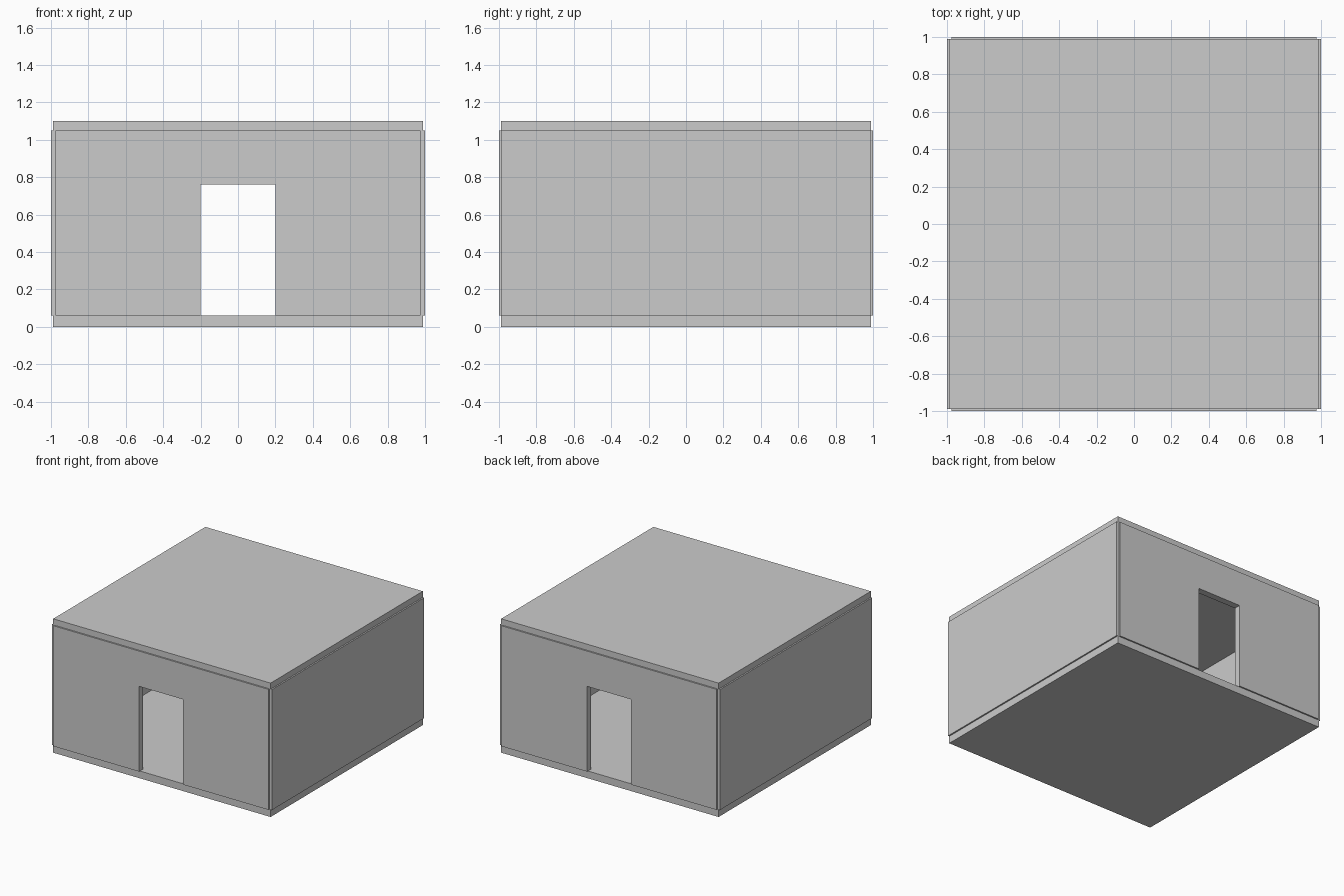
import bpy
import bmesh
from mathutils import Matrix, Vector

if "Cube" in bpy.data.objects:
    bpy.data.objects.remove(bpy.data.objects["Cube"])


def box(name, lo, hi):
    """Box spanning two opposite corners."""
    lo, hi = Vector(lo), Vector(hi)
    bm = bmesh.new()
    bmesh.ops.create_cube(bm, size=1, matrix=Matrix.Diagonal((*(hi - lo), 1)))
    mesh = bpy.data.meshes.new(name)
    bm.to_mesh(mesh)
    bm.free()
    obj = bpy.data.objects.new(name, mesh)
    obj.location = (lo + hi) / 2
    bpy.context.collection.objects.link(obj)
    return obj


SLAB = 0.988            # half width of floor and roof
FLOOR, CEILING, TOP = 0.06, 1.05, 1.10
THICK = 0.055           # wall thickness
DOOR, DOOR_TOP = 0.20, 0.76
END = 0.976             # outer end of the front and back panels

# Floor and roof slabs
box("floor", (-SLAB, -SLAB, 0), (SLAB, SLAB, FLOOR))
box("roof", (-SLAB, -SLAB, CEILING), (SLAB, SLAB, TOP))

# Solid side walls
for side, x in (("left", -1), ("right", 1 - THICK)):
    box(f"{side}_wall", (x, -SLAB, FLOOR), (x + THICK, SLAB, CEILING))

# Front and back walls: two panels and a lintel around each doorway
for face, y in (("front", -1), ("back", 1 - THICK)):
    box(f"{face}_left_panel", (-END, y, FLOOR), (-DOOR, y + THICK, CEILING))
    box(f"{face}_right_panel", (DOOR, y, FLOOR), (END, y + THICK, CEILING))
    box(f"{face}_lintel", (-DOOR, y, DOOR_TOP), (DOOR, y + THICK, CEILING))
